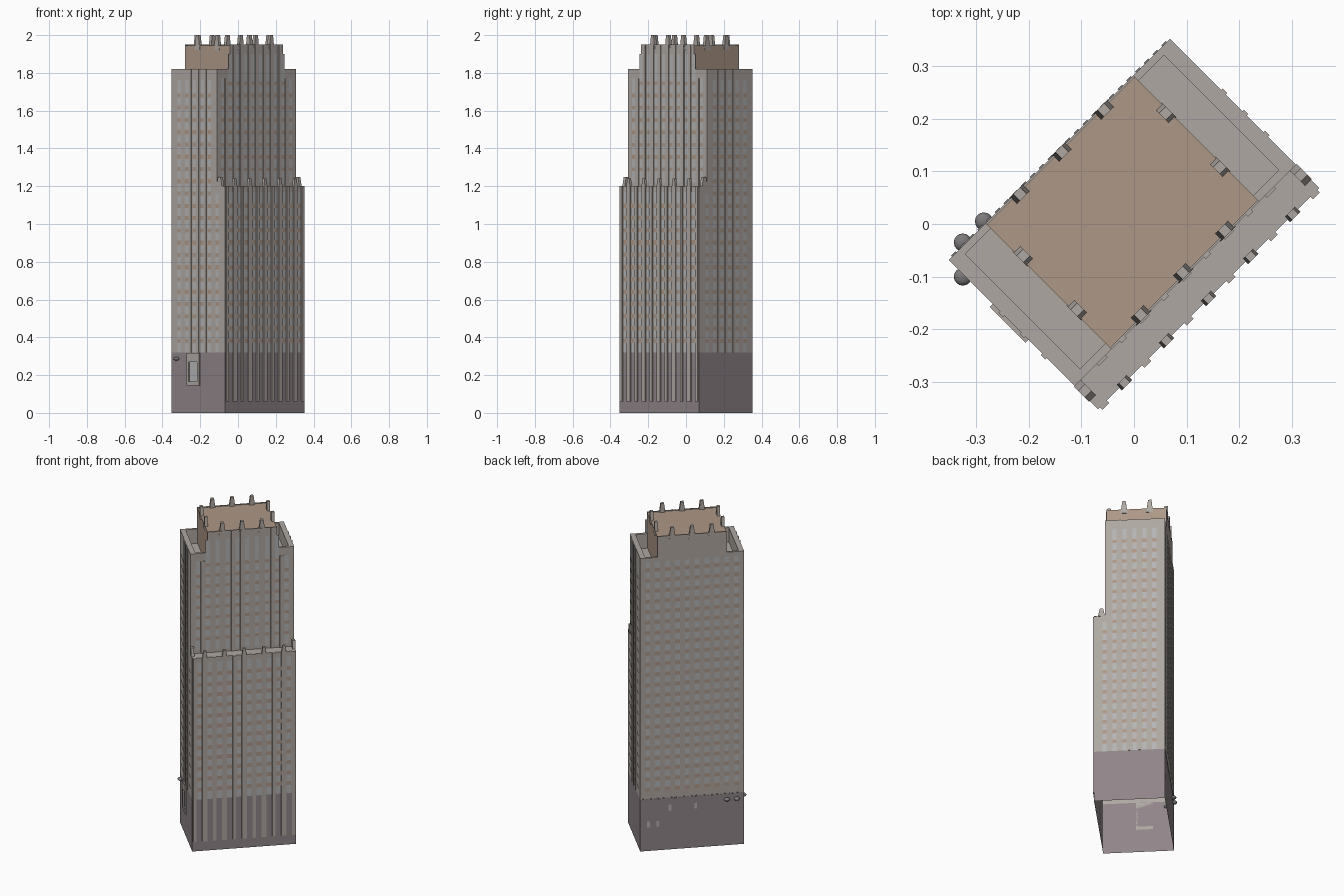
import bpy, bmesh, math
from mathutils import Matrix

if "Cube" in bpy.data.objects:
    bpy.data.objects.remove(bpy.data.objects["Cube"])

# Built in a local frame (long side on local x), then turned 45 degrees
TURN = Matrix.Rotation(math.radians(45), 4, 'Z')
U, V, STEP = 0.297, 0.20, -0.138      # half length, half depth, setback line
M = 0.0565                            # facade module
BASE, MID, WING, CROWN, TOP = 0.32, 1.20, 1.82, 1.95, 2.0
ROOF = 1.73
ROW = 0.065


def mat(name, c):
    m = bpy.data.materials.new(name)
    m.diffuse_color = (*c, 1)
    m.use_nodes = True
    m.node_tree.nodes["Principled BSDF"].inputs["Base Color"].default_value = m.diffuse_color
    return m


STONE = mat("stone", (0.43, 0.39, 0.36))
PLINTH = mat("plinth", (0.28, 0.235, 0.25))
BROWN = mat("brown", (0.42, 0.31, 0.24))
GLASS = mat("glass", (0.46, 0.46, 0.46))
DARK = mat("dark", (0.2, 0.19, 0.19))


def finish(name, bm, material):
    bm.transform(TURN)
    me = bpy.data.meshes.new(name)
    bm.to_mesh(me)
    bm.free()
    ob = bpy.data.objects.new(name, me)
    me.materials.append(material)
    bpy.context.collection.objects.link(ob)
    return ob


def hexa(bm, lo, hi, z0, z1, skip=""):
    """Box or frustum between two rectangles (x0, x1, y0, y1)."""
    def ring(r, z):
        return [bm.verts.new(p) for p in ((r[0], r[2], z), (r[1], r[2], z), (r[1], r[3], z), (r[0], r[3], z))]
    a, b = ring(lo, z0), ring(hi, z1)
    for i in range(4):
        j = (i + 1) % 4
        bm.faces.new((a[i], a[j], b[j], b[i]))
    if "t" not in skip:
        bm.faces.new(b)
    if "b" not in skip:
        bm.faces.new(a[::-1])


def boxes(name, material, items, skip=""):
    bm = bmesh.new()
    for x0, x1, y0, y1, z0, z1 in items:
        hexa(bm, (x0, x1, y0, y1), (x0, x1, y0, y1), z0, z1, skip)
    return finish(name, bm, material)


def panels(name, material, items):
    """Flat facade panels: (side, position along wall, wall plane, width, z0, z1)."""
    bm = bmesh.new()
    for side, c, plane, w, z0, z1 in items:
        a, b = c - w / 2, c + w / 2
        if side in "FR":              # front face and right end wind one way
            pts = ((a, z0), (b, z0), (b, z1), (a, z1))
        else:
            pts = ((b, z0), (a, z0), (a, z1), (b, z1))
        bm.faces.new([bm.verts.new((p, plane, z) if side in "FB" else (plane, p, z)) for p, z in pts])
    return finish(name, bm, material)


# Base: hollow, open underneath
boxes("base", PLINTH, [(-U, U, -V, V, 0, BASE)], "tb")

# Shaft: stepped profile run along the length, open underneath
bm = bmesh.new()
prof = [(-V, BASE), (-V, MID), (STEP, MID), (STEP, ROOF), (V, ROOF), (V, BASE)]
ends = [[bm.verts.new((x, y, z)) for y, z in prof] for x in (-U, U)]
bm.faces.new(ends[0])
bm.faces.new(ends[1][::-1])
for i in range(len(prof) - 1):
    bm.faces.new((ends[0][i], ends[1][i], ends[1][i + 1], ends[0][i + 1]))
bmesh.ops.recalc_face_normals(bm, faces=bm.faces)
finish("shaft", bm, STONE)

# Parapets around the two sunken wing roofs
par = []
for s in (-1, 1):
    def span(a, b):
        return (a, b) if s > 0 else (-b, -a)
    par.append((*span(0.267, U), STEP, V, ROOF, WING))
    par.append((*span(0.198, 0.267), STEP, STEP + 0.016, ROOF, WING))
    par.append((*span(0.198, 0.267), V - 0.014, V, ROOF, WING))
boxes("wing_parapets", STONE, par, "b")

# Crown block with stone facades front and back
boxes("crown", BROWN, [(-0.198, 0.198, STEP + 0.004, V - 0.004, ROOF, CROWN - 0.005)], "b")
boxes("crown_facades", STONE, [(-0.198, 0.198, STEP, STEP + 0.004, ROOF, CROWN),
                               (-0.198, 0.198, V - 0.004, V, ROOF, CROWN)], "b")

# Tapered finials on the crown and on the setback corners
bm = bmesh.new()


def finial(x, y, along, z0, z1, half=0.02, tip=0.009, d=0.009):
    lo, hi = (half, d), (tip, d)
    if along == "y":
        lo, hi = lo[::-1], hi[::-1]
    hexa(bm, (x - lo[0], x + lo[0], y - lo[1], y + lo[1]),
         (x - hi[0], x + hi[0], y - hi[1], y + hi[1]), z0, z1)


for x in (-2 * M, 0, 2 * M):
    finial(x, STEP + 0.007, "x", CROWN - 0.03, TOP)
    finial(x, V - 0.007, "x", CROWN - 0.03, TOP)
for s in (-1, 1):
    for y in (-0.039, 0.106):
        finial(s * 0.191, y, "y", CROWN - 0.03, TOP)
    finial(s * 0.290, -0.158, "y", MID, MID + 0.05)
for k in (-4, -2, 0, 2, 4):
    finial(k * M, -V, "x", MID - 0.01, MID + 0.04, 0.014, 0.008, 0.007)
finish("finials", bm, STONE)

# Pilasters: major and minor ribs on the front, thin ribs on the ends
ribs = []
for k in range(-5, 6):
    w = 0.014 if k % 2 == 0 else 0.009
    x = max(-U + w, min(U - w, k * M))
    ribs.append((x - w, x + w, -V - 0.007, -V, 0.06, MID))
for k in range(-4, 5):
    w = 0.012 if k % 2 == 0 else 0.007
    ribs.append((k * M - w, k * M + w, STEP - 0.005, STEP, MID, CROWN if abs(k) < 4 else WING - 0.05))
for s in (-1, 1):
    for k in (-1, 0, 1):
        a, b = sorted((s * U, s * (U + 0.004)))
        ribs.append((a, b, k * M - 0.006, k * M + 0.006, BASE, WING))
boxes("pilasters", STONE, ribs)

# Window strips with brown spandrels; the back has separate windows
E = 0.0012
strips, spandrels, panes, back_spandrels = [], [], [], []
rows = [BASE + 0.05 + i * ROW for i in range(22)]
for k in range(-5, 5):
    x = (k + 0.5) * M
    strips.append(("F", x, -V - E, 0.028, BASE, MID - 0.03))
    spandrels += [("F", x, -V - 2 * E, 0.028, z, z + 0.024) for z in rows if z < MID - 0.06]
    top = CROWN - 0.05 if abs(x) < 0.198 else WING - 0.05
    strips.append(("F", x, STEP - E, 0.024, MID + 0.02, top))
    spandrels += [("F", x, STEP - 2 * E, 0.024, z, z + 0.02) for z in rows if MID + 0.04 < z < top - 0.04]
    panes += [("B", x, V + E, 0.028, z + 0.024, z + 0.06) for z in rows]
    back_spandrels += [("B", x, V + E, 0.028, z, z + 0.02) for z in rows]
for side, s in (("R", 1), ("L", -1)):
    for k in range(-3, 3):
        y = (k + 0.5) * M
        top = MID - 0.04 if y < STEP else WING - 0.06
        strips.append((side, y, s * (U + E), 0.024, BASE, top))
        spandrels += [(side, y, s * (U + 2 * E), 0.024, z, z + 0.022) for z in rows if z < top - 0.03]
panels("window_strips", GLASS, strips)
panels("spandrels", BROWN, spandrels)
panels("back_windows", GLASS, panes)
panels("back_spandrels", BROWN, back_spandrels)

# Small windows in the base of the back wall
panels("base_windows", GLASS, [("B", x, V + E, 0.015, z - 0.018, z + 0.018)
                               for x, z in ((0.127, 0.26), (-0.02, 0.26), (0.25, 0.165), (0.197, 0.165))])

# Dentil trim along the top of the base on the back wall
boxes("base_trim", DARK, [((i - 12) * 0.0235 - 0.006, (i - 12) * 0.0235 + 0.006, V, V + 0.003, BASE - 0.004, BASE + 0.004)
                          for i in range(25)])

# Tall framed window on the left end of the base
boxes("end_window_frame", STONE, [(-U - 0.008, -U, a, b, z0, z1) for a, b, z0, z1 in
      ((-0.014, 0.002, 0.15, 0.31), (0.066, 0.082, 0.15, 0.31), (-0.014, 0.082, 0.27, 0.318), (-0.014, 0.082, 0.145, 0.165))])
panels("end_window", GLASS, [("L", 0.034, -U - E, 0.065, 0.165, 0.27)])

# Flattened round lamps near the left corner
bm = bmesh.new()
for x, y in ((-0.285, 0.005), (-0.325, -0.035), (-0.325, -0.10)):
    bmesh.ops.create_uvsphere(bm, u_segments=16, v_segments=8, radius=0.017,
                              matrix=TURN.inverted() @ Matrix.Translation((x, y, 0.287)) @ Matrix.Diagonal((1, 1, 0.6, 1)))
for f in bm.faces:
    f.smooth = True
finish("lamps", bm, DARK)
